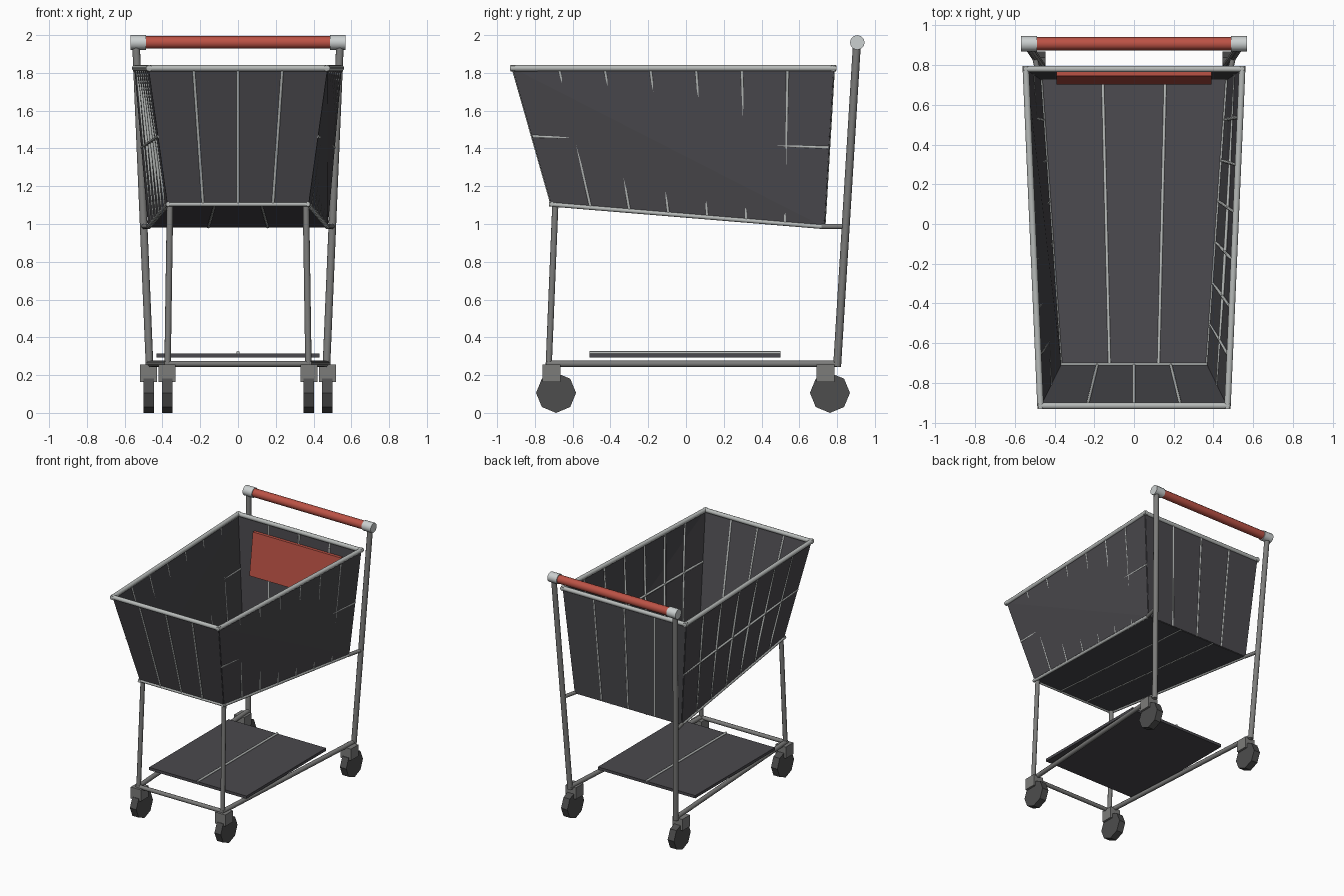
import bpy, bmesh, math
from mathutils import Vector, Matrix

if "Cube" in bpy.data.objects:
    bpy.data.objects.remove(bpy.data.objects["Cube"])


def material(name, r, g, b):
    m = bpy.data.materials.new(name)
    m.diffuse_color = (r, g, b, 1)
    m.use_nodes = True
    m.node_tree.nodes["Principled BSDF"].inputs["Base Color"].default_value = m.diffuse_color
    return m


STEEL = material("bright steel", 0.47, 0.49, 0.48)
FRAME = material("frame steel", 0.20, 0.20, 0.195)
CAP = material("pale grey cap", 0.60, 0.63, 0.63)
PANEL = material("charcoal panel", 0.068, 0.066, 0.074)
TIRE = material("dark rubber", 0.075, 0.075, 0.075)
RED = material("red plastic", 0.50, 0.085, 0.06)


def finish(bm, name, mat, smooth=False):
    bmesh.ops.recalc_face_normals(bm, faces=bm.faces)
    me = bpy.data.meshes.new(name)
    bm.to_mesh(me)
    bm.free()
    me.materials.append(mat)
    ob = bpy.data.objects.new(name, me)
    bpy.context.collection.objects.link(ob)
    if smooth:
        bpy.ops.object.select_all(action='DESELECT')
        ob.select_set(True)
        bpy.context.view_layer.objects.active = ob
        bpy.ops.object.shade_smooth_by_angle(angle=math.radians(50))
    return ob


def rods(name, segments, radius, mat, sides=10):
    """One object made of straight round bars between point pairs."""
    bm = bmesh.new()
    for a, b in segments:
        a, b = Vector(a), Vector(b)
        d = b - a
        rot = d.to_track_quat('Z', 'Y').to_matrix().to_4x4()
        bmesh.ops.create_cone(bm, cap_ends=True, segments=sides,
                              radius1=radius, radius2=radius, depth=d.length,
                              matrix=Matrix.Translation((a + b) / 2) @ rot)
    return finish(bm, name, mat, True)


def box(name, center, size, mat):
    bm = bmesh.new()
    bmesh.ops.create_cube(bm, size=1, matrix=Matrix.Translation(center) @ Matrix.Diagonal((*size, 1)))
    return finish(bm, name, mat)


def panel(name, a, b, c, d, mat, thickness=0.008):
    """Thin sheet folded along its a-c diagonal."""
    bm = bmesh.new()
    va, vb, vc, vd = [bm.verts.new(p) for p in (a, b, c, d)]
    bm.faces.new((va, vb, vc))
    bm.faces.new((va, vc, vd))
    ob = finish(bm, name, mat)
    mod = ob.modifiers.new("sheet", 'SOLIDIFY')
    mod.thickness = thickness
    mod.offset = 0
    return ob


def spread(a, b, c, d, count):
    """Evenly spaced wires joining edge a-b to edge c-d."""
    a, b, c, d = map(Vector, (a, b, c, d))
    return [(a.lerp(b, i / (count + 1)), c.lerp(d, i / (count + 1)))
            for i in range(1, count + 1)]


# Basket corners: top/bottom, front/back, left/right
tfl, tfr = Vector((-0.47, -0.915, 1.825)), Vector((0.47, -0.915, 1.825))
tbl, tbr = Vector((-0.545, 0.78, 1.825)), Vector((0.545, 0.78, 1.825))
bfl, bfr = Vector((-0.37, -0.71, 1.105)), Vector((0.37, -0.71, 1.105))
bbl, bbr = Vector((-0.472, 0.73, 0.985)), Vector((0.472, 0.73, 0.985))

# Basket sheets
panel("basket_right", tfr, bfr, bbr, tbr, PANEL)
panel("basket_left", bfl, bbl, tbl, tfl, PANEL)
panel("basket_front", tfl, bfl, bfr, tfr, PANEL)
panel("basket_back", tbl, bbl, bbr, tbr, PANEL)
panel("basket_floor", bfl, bbl, bbr, bfr, PANEL)

# Basket rims
x = Vector((0.012, 0, 0))
y = Vector((0, 0.015, 0))
rods("basket_rim", [(tfl - x, tfr + x), (tbl - x, tbr + x),
                    (tfl - y, tbl + y), (tfr - y, tbr + y)], 0.017, STEEL)
rods("basket_lower_rim", [(bfl - x, bfr + x), (bfl - y, bbl), (bfr - y, bbr)], 0.012, STEEL)

# Basket wires
wires = spread(tfl, tbl, bfl, bbl, 6) + spread(tfr, tbr, bfr, bbr, 6)
wires += spread(tfl, bfl, tbl, bbl, 1) + spread(tfr, bfr, tbr, bbr, 1)
wires += spread(tfl, tfr, bfl, bfr, 3) + spread(tbl, tbr, bbl, bbr, 3)
wires += spread(bfl, bfr, bbl, bbr, 2)
rods("basket_wires", wires, 0.0085, STEEL, 8)

# Child seat flap inside the back of the basket
bm = bmesh.new()
bmesh.ops.create_cube(bm, size=1, matrix=Matrix.Diagonal((0.78, 0.024, 0.335, 1)))
for v in bm.verts:
    v.co.y += 0.735 + 0.13 * v.co.z
    v.co.z += 1.567
finish(bm, "seat_flap", RED)

# Handle
rods("handle_grip", [((-0.49, 0.907, 1.961), (0.49, 0.907, 1.961))], 0.033, RED, 12)
rods("handle_caps", [((s * 0.487, 0.907, 1.961), (s * 0.568, 0.907, 1.961))
                     for s in (-1, 1)], 0.039, CAP, 12)

# Posts, struts and base rails
S = (-1, 1)
rods("back_posts", [((s * 0.468, 0.80, 0.245), (s * 0.54, 0.905, 1.955)) for s in S], 0.021, FRAME)
rods("front_posts", [((s * 0.373, -0.727, 0.245), (s * 0.36, -0.692, 1.10)) for s in S], 0.017, FRAME)
rods("basket_struts", [((s * 0.472, 0.72, 0.987), (s * 0.50, 0.84, 0.987)) for s in S], 0.014, FRAME)
rods("base_side_rails", [((s * 0.373, -0.74, 0.26), (s * 0.468, 0.81, 0.26)) for s in S], 0.018, FRAME)
rods("base_front_rail", [((-0.373, -0.727, 0.26), (0.373, -0.727, 0.26))], 0.016, FRAME)

# Lower shelf with its middle wire
box("shelf", (0, -0.005, 0.304), (0.864, 1.01, 0.022), PANEL)
rods("shelf_wire", [((0, -0.51, 0.318), (0, 0.50, 0.318))], 0.009, STEEL, 8)

# Casters: bracket and eight-sided wheel
for end, wx, wy, by in (("front", 0.375, -0.688, -0.713), ("back", 0.473, 0.762, 0.738)):
    for side, s in (("left", -1), ("right", 1)):
        box(f"{end}_{side}_bracket", (s * wx, by, 0.21), (0.09, 0.095, 0.092), FRAME)
        bm = bmesh.new()
        bmesh.ops.create_cone(bm, cap_ends=True, segments=8, radius1=0.106, radius2=0.106, depth=0.056,
                              matrix=Matrix.Translation((s * wx, wy, 0.106))
                              @ Matrix.Rotation(math.pi / 2, 4, 'Y'))
        finish(bm, f"{end}_{side}_wheel", TIRE)
